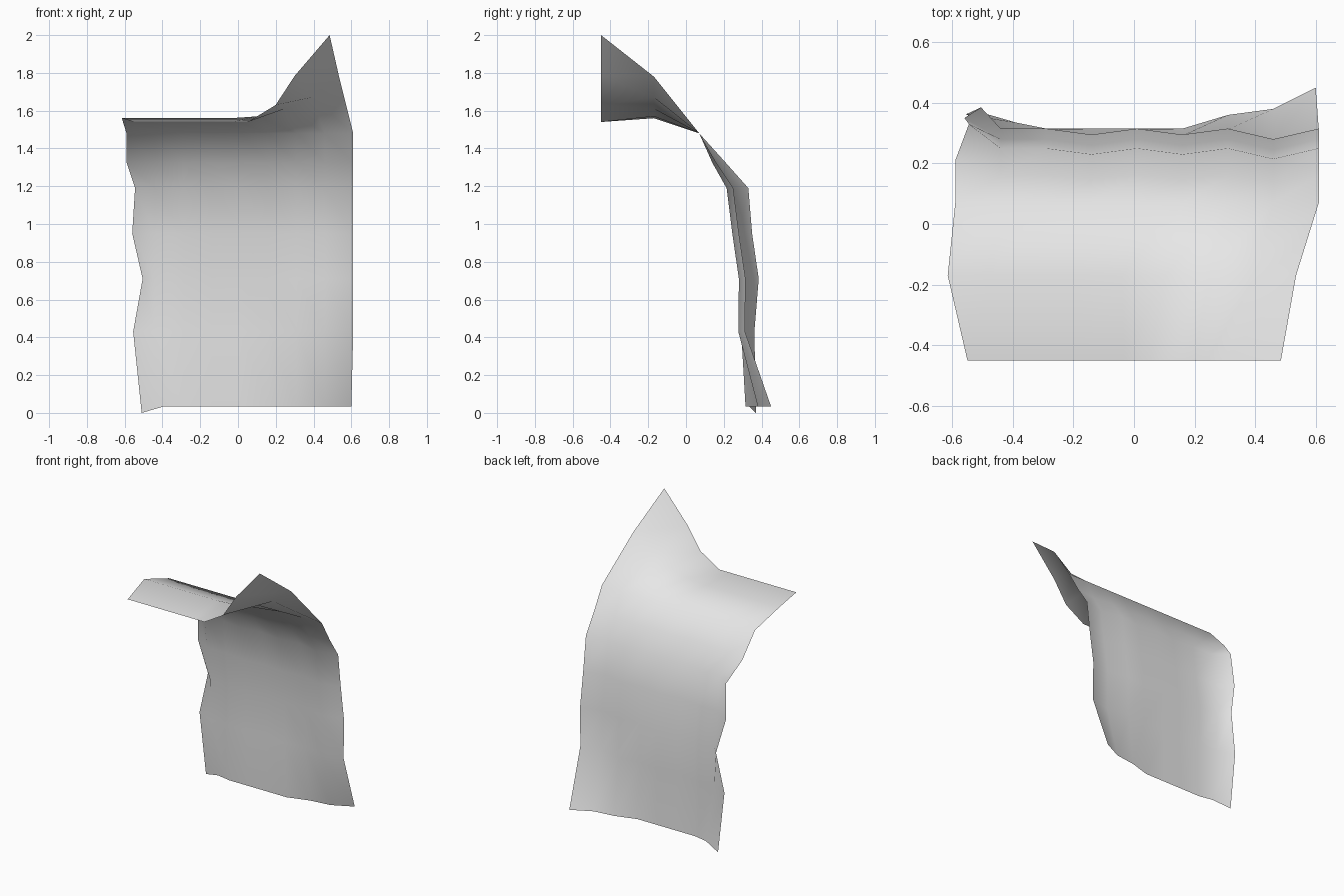
import bpy
import bmesh

default_cube = bpy.data.objects.get("Cube")
if default_cube:
    bpy.data.objects.remove(default_cube, do_unlink=True)

COLUMNS = 9
LAST = COLUMNS - 1

# Cross-section from the front lip, over the bend, down to the hem:
# depth, height, left-hand edge, right-hand edge, ripple strength, edge curl
profile = [
    (-0.45, 1.54, -0.55, 0.485, 0, 0),
    (-0.17, 1.56, -0.615, 0.535, 0, 0),
    (0.07, 1.48, -0.59, 0.61, 0, 0),
    (0.16, 1.325, -0.59, 0.61, 0.6, 0.05),
    (0.25, 1.19, -0.545, 0.61, 1, 0.08),
    (0.28, 0.95, -0.56, 0.61, 1, 0.07),
    (0.315, 0.71, -0.505, 0.61, 1, 0.07),
    (0.312, 0.43, -0.555, 0.61, 1, 0.05),
    (0.315, 0.035, -0.51, 0.60, 0, 0.055),
]

# Shallow pleats across the hanging part
ripple = [0, 0, 0, -0.02, 0, -0.02, 0, -0.035, 0]

# The corner of the lip that is lifted, and the fabric it draws inward
lip_lift = [0, 0, 0, 0, 0, 0, 0.09, 0.245, 0.46]
lip_pull = [0, 0, 0, 0, 0, -0.045, -0.027, -0.055, 0]
fold_lift = [0, 0, 0, 0, 0, 0.01, 0.05, 0.11, 0.22]

# Flare of the hem towards its corners
hem_flare = [0, 0.02, 0, 0, 0, 0, 0.045, 0.065, 0.135]


def cloth_point(row, column):
    depth, height, left, right, strength, curl = profile[row]
    t = column / LAST
    if row < 2:
        x = left + (right - left) * t
    elif column == 0:
        x = left
    elif column == LAST:
        x = right
    else:
        x = -0.59 + 1.2 * t
    y = depth + ripple[column] * strength
    z = height
    if column == 0:
        y += curl
    if row == 0:
        x += lip_pull[column]
        z += lip_lift[column]
    elif row == 1:
        z += fold_lift[column]
    elif row == len(profile) - 1:
        y += hem_flare[column]
        if column == 0:
            z = 0
        elif column == 1:
            x = -0.39
    return x, y, z


# Cloth sheet
bm = bmesh.new()
rows = [[bm.verts.new(cloth_point(row, column)) for column in range(COLUMNS)]
        for row in range(len(profile))]
for upper, lower in zip(rows, rows[1:]):
    for i in range(LAST):
        face = bm.faces.new((upper[i], upper[i + 1], lower[i + 1], lower[i]))
        face.smooth = True
bm.normal_update()
# Outer side faces up and back
if sum(face.normal.z for face in bm.faces) < 0:
    bmesh.ops.reverse_faces(bm, faces=bm.faces[:])

mesh = bpy.data.meshes.new("cloth_sheet")
bm.to_mesh(mesh)
bm.free()
cloth = bpy.data.objects.new("cloth_sheet", mesh)
bpy.context.collection.objects.link(cloth)

# Pale grey cloth colour
colour = (0.8, 0.8, 0.8, 1)
material = bpy.data.materials.new("pale_grey_cloth")
material.use_nodes = True
material.diffuse_color = colour
material.node_tree.nodes["Principled BSDF"].inputs["Base Color"].default_value = colour
mesh.materials.append(material)
